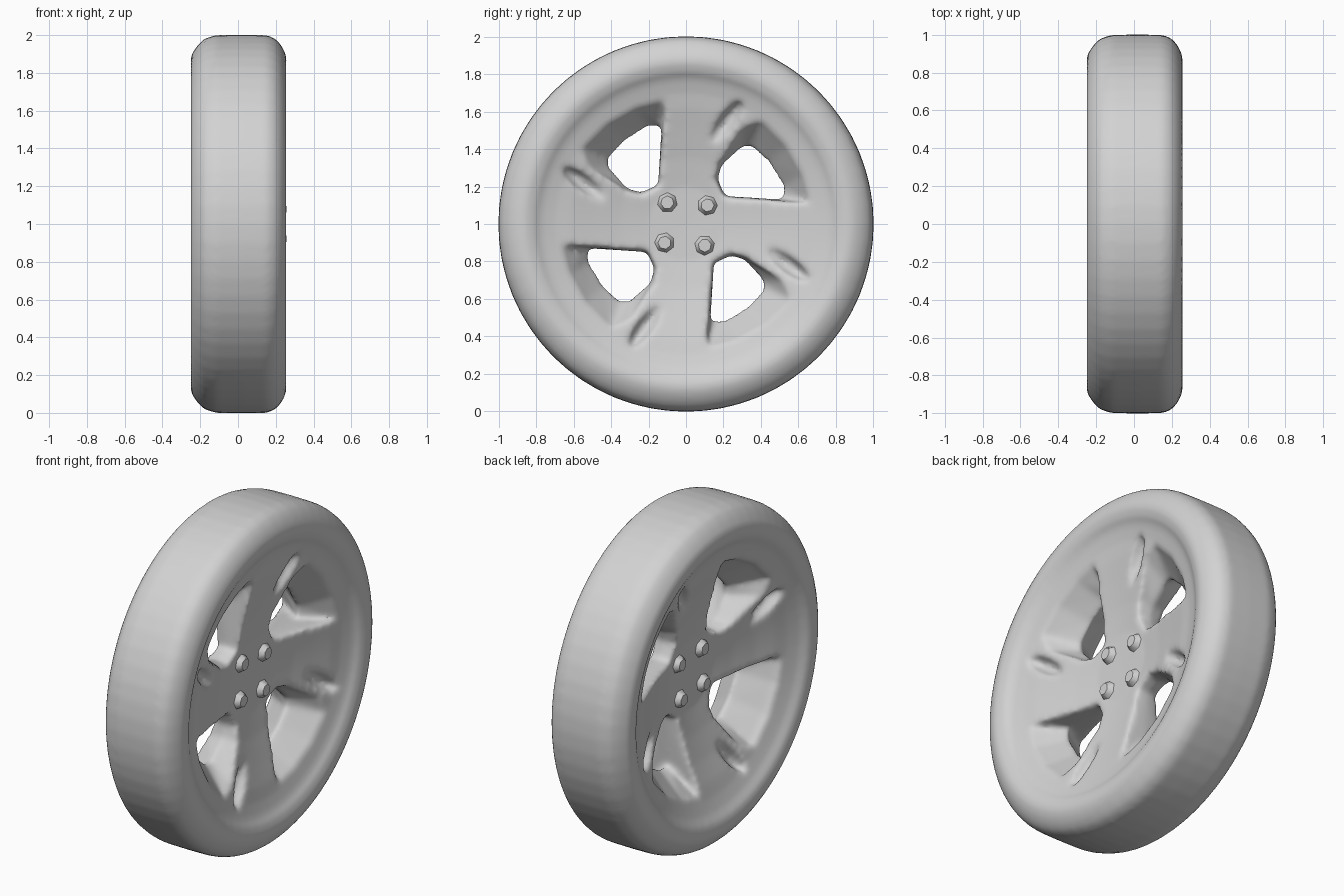
import bpy, bmesh, math
from mathutils import Matrix, Vector

cube = bpy.data.objects.get("Cube")
if cube:
    bpy.data.objects.remove(cube, do_unlink=True)

COLOUR = (0.65, 0.65, 0.65, 1)
grey = bpy.data.materials.new("plain grey")
grey.use_nodes = True
grey.diffuse_color = COLOUR
grey.node_tree.nodes["Principled BSDF"].inputs["Base Color"].default_value = COLOUR

AXLE = Matrix.Translation((0, 0, 1))


def turn(k):
    return Matrix.Rotation(k * math.pi / 2, 4, 'X')


def finish(name, bm):
    bmesh.ops.recalc_face_normals(bm, faces=bm.faces)
    bm.transform(AXLE)
    me = bpy.data.meshes.new(name)
    bm.to_mesh(me)
    bm.free()
    me.materials.append(grey)
    ob = bpy.data.objects.new(name, me)
    bpy.context.collection.objects.link(ob)
    return ob


def select(ob):
    bpy.ops.object.select_all(action='DESELECT')
    ob.select_set(True)
    bpy.context.view_layer.objects.active = ob


def modify(ob, kind, **settings):
    select(ob)
    mod = ob.modifiers.new(kind.lower(), kind)
    for key, value in settings.items():
        setattr(mod, key, value)
    bpy.ops.object.modifier_apply(modifier=mod.name)


def cut(body, cutter):
    modify(body, 'BOOLEAN', operation='DIFFERENCE', solver='EXACT', object=cutter)
    bpy.data.objects.remove(cutter, do_unlink=True)


# Tyre, rim and dished centre turned from one (x, radius) profile
profile = [(0.085, 0), (0.09, 0.2), (0.115, 0.35), (0.15, 0.5), (0.18, 0.62),
           (0.195, 0.7), (0.218, 0.775), (0.245, 0.815), (0.257, 0.86),
           (0.253, 0.9), (0.23, 0.945), (0.2, 0.98), (0.155, 1), (0.02, 1.002),
           (-0.12, 1), (-0.18, 0.98), (-0.215, 0.945), (-0.245, 0.9),
           (-0.253, 0.86), (-0.24, 0.815), (-0.212, 0.775), (-0.18, 0.7),
           (-0.155, 0.62), (-0.11, 0.5), (-0.065, 0.35), (-0.03, 0.2), (-0.025, 0)]
bm = bmesh.new()
verts = [bm.verts.new((x, 0, r)) for x, r in profile]
edges = [bm.edges.new(pair) for pair in zip(verts, verts[1:])]
bmesh.ops.spin(bm, geom=verts + edges, axis=(1, 0, 0), cent=(0, 0, 0),
               angle=2 * math.pi, steps=64, use_duplicate=False)
bmesh.ops.remove_doubles(bm, verts=bm.verts, dist=0.0005)
wheel = finish("wheel", bm)

# Four openings: narrow in the middle, flaring out to both faces
narrow = [(-.13, .52), (-.20, .52), (-.33, .44), (-.41, .35),
          (-.41, .30), (-.31, .19), (-.24, .17), (-.15, .21)]
wide = [(-.11, .66), (-.26, .62), (-.42, .53), (-.55, .40),
        (-.52, .30), (-.35, .17), (-.24, .14), (-.13, .19)]
sections = [(-0.3, wide), (-0.15, wide), (0.03, narrow), (0.18, wide), (0.3, wide)]
bm = bmesh.new()
for k in range(4):
    rings = [[bm.verts.new(turn(k) @ Vector((x, y, z))) for y, z in outline]
             for x, outline in sections]
    bm.faces.new(rings[0])
    bm.faces.new(rings[-1])
    for a, b in zip(rings, rings[1:]):
        for i in range(len(a)):
            j = (i + 1) % len(a)
            bm.faces.new((a[i], a[j], b[j], b[i]))
cut(wheel, finish("opening_cutter", bm))

# Shallow groove on each spoke, both faces
bm = bmesh.new()
for k in range(4):
    for x in (0.2, -0.17):
        place = (turn(k) @ Matrix.Translation((x, 0.2, 0.52))
                 @ Matrix.Rotation(math.radians(-36), 4, 'X')
                 @ Matrix.Diagonal((0.085, 0.05, 0.17, 1)))
        bmesh.ops.create_uvsphere(bm, u_segments=12, v_segments=8, radius=1, matrix=place)
cut(wheel, finish("groove_cutter", bm))

# Soften every edge into a cast, rounded form
modify(wheel, 'REMESH', mode='VOXEL', voxel_size=0.015)
modify(wheel, 'SMOOTH', factor=0.5, iterations=10)

# Wheel bolts on both faces of the hub
bm = bmesh.new()
for k in range(4):
    for x, side in ((0.095, 1), (-0.035, -1)):
        place = (turn(k) @ Matrix.Translation((x, 0.115, 0.1))
                 @ Matrix.Rotation(side * math.pi / 2, 4, 'Y'))
        bmesh.ops.create_cone(bm, cap_ends=True, segments=7, radius1=0.065,
                              radius2=0.035, depth=0.05, matrix=place)
bolts = finish("wheel_bolts", bm)

for ob in (wheel, bolts):
    select(ob)
    bpy.ops.object.shade_smooth_by_angle(angle=math.radians(60))
